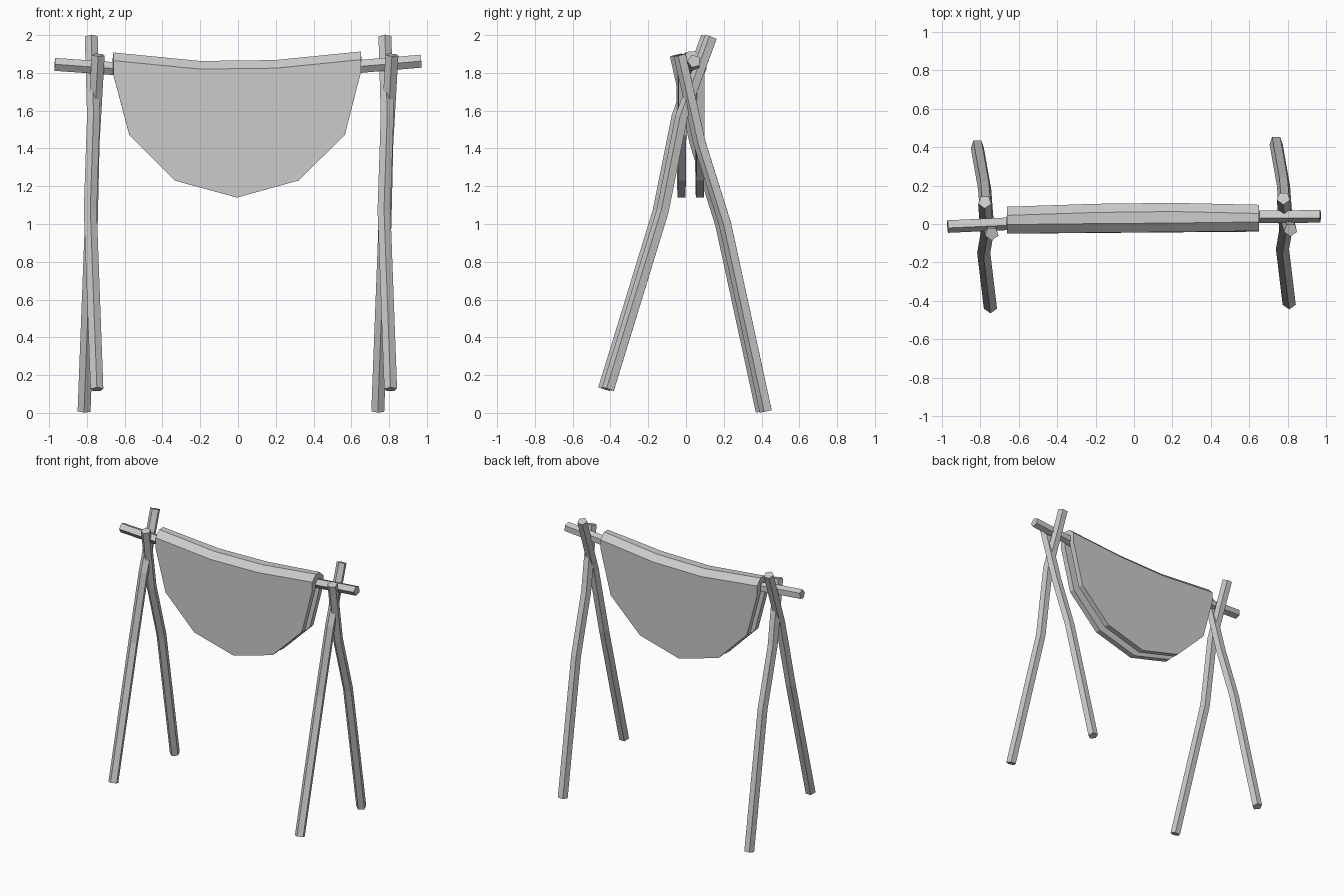
import bpy, bmesh, math
from mathutils import Vector

if "Cube" in bpy.data.objects:
    bpy.data.objects.remove(bpy.data.objects["Cube"])


def make_object(name, bm):
    mesh = bpy.data.meshes.new(name)
    bm.to_mesh(mesh)
    bm.free()
    ob = bpy.data.objects.new(name, mesh)
    bpy.context.collection.objects.link(ob)
    return ob


def branch(name, path, radius, side_hint, turn=0.0, sides=5):
    """Five-sided pole swept along a bent path, capped at both ends."""
    pts = [Vector(p) for p in path]
    bm = bmesh.new()
    rings = []
    for i, p in enumerate(pts):
        d = (pts[min(i + 1, len(pts) - 1)] - pts[max(i - 1, 0)]).normalized()
        u = Vector(side_hint)
        u = (u - d * u.dot(d)).normalized()
        v = d.cross(u)
        angles = [turn + math.tau * k / sides for k in range(sides)]
        rings.append([bm.verts.new(p + radius * (u * math.cos(a) + v * math.sin(a)))
                      for a in angles])
    for a, b in zip(rings, rings[1:]):
        for k in range(sides):
            n = (k + 1) % sides
            bm.faces.new((a[k], a[n], b[n], b[k]))
    bm.faces.new(rings[0][::-1])
    bm.faces.new(rings[-1])
    return make_object(name, bm)


# Crossed legs, repeated at each end
front_path = [(0.03, -0.42, 0.125), (-0.005, -0.13, 1.07),
              (0.012, -0.03, 1.57), (0.0, 0.125, 1.99)]
back_path = [(-0.038, 0.415, 0.009), (0.0, 0.2, 1.0),
             (0.01, 0.065, 1.43), (0.037, -0.04, 1.895)]
for side, ox, oy in (("left", -0.777, -0.01), ("right", 0.778, 0.01)):
    for part, path in (("front_leg", front_path), ("back_leg", back_path)):
        branch(f"{part}_{side}", [(x + ox, y + oy, z) for x, y, z in path],
               0.036, (0, 1, 0), turn=math.pi)

# Sagging cross pole
branch("cross_pole", [(-0.97, -0.01, 1.845), (-0.2, 0.025, 1.79),
                      (0.2, 0.037, 1.795), (0.97, 0.043, 1.862)],
       0.036, (0, 0, 1), turn=0.3)

# Hide draped over the pole: two rounded panels joined by a folded top
cols = [(-0.66, -0.05, 0.09, 1.865), (-0.2, -0.045, 0.105, 1.82),
        (0.2, -0.042, 0.11, 1.825), (0.65, -0.036, 0.1, 1.87)]
hem = [(-0.66, 1.79), (-0.575, 1.47), (-0.335, 1.23), (-0.005, 1.14),
       (0.32, 1.23), (0.565, 1.47), (0.65, 1.8)]
bm = bmesh.new()
rows = [[], [], [], []]
for x, yf, yb, z in cols:
    for row, (y, h) in zip(rows, ((yf, z), (yf + 0.047, z + 0.043),
                                  (yb - 0.045, z + 0.043), (yb, z))):
        row.append(bm.verts.new((x, y, h)))
for a, b in zip(rows, rows[1:]):
    for i in range(3):
        bm.faces.new((a[i], a[i + 1], b[i + 1], b[i]))
front_hem = [bm.verts.new((x, -0.045 + 0.008 * x, z)) for x, z in hem]
back_hem = [bm.verts.new((x, 0.094 + 0.008 * x, z)) for x, z in hem]
bm.faces.new(front_hem + rows[0][::-1])
bm.faces.new((back_hem + rows[3][::-1])[::-1])
hide = make_object("draped_hide", bm)
thick = hide.modifiers.new("thickness", "SOLIDIFY")
thick.thickness = 0.042
thick.offset = -1
